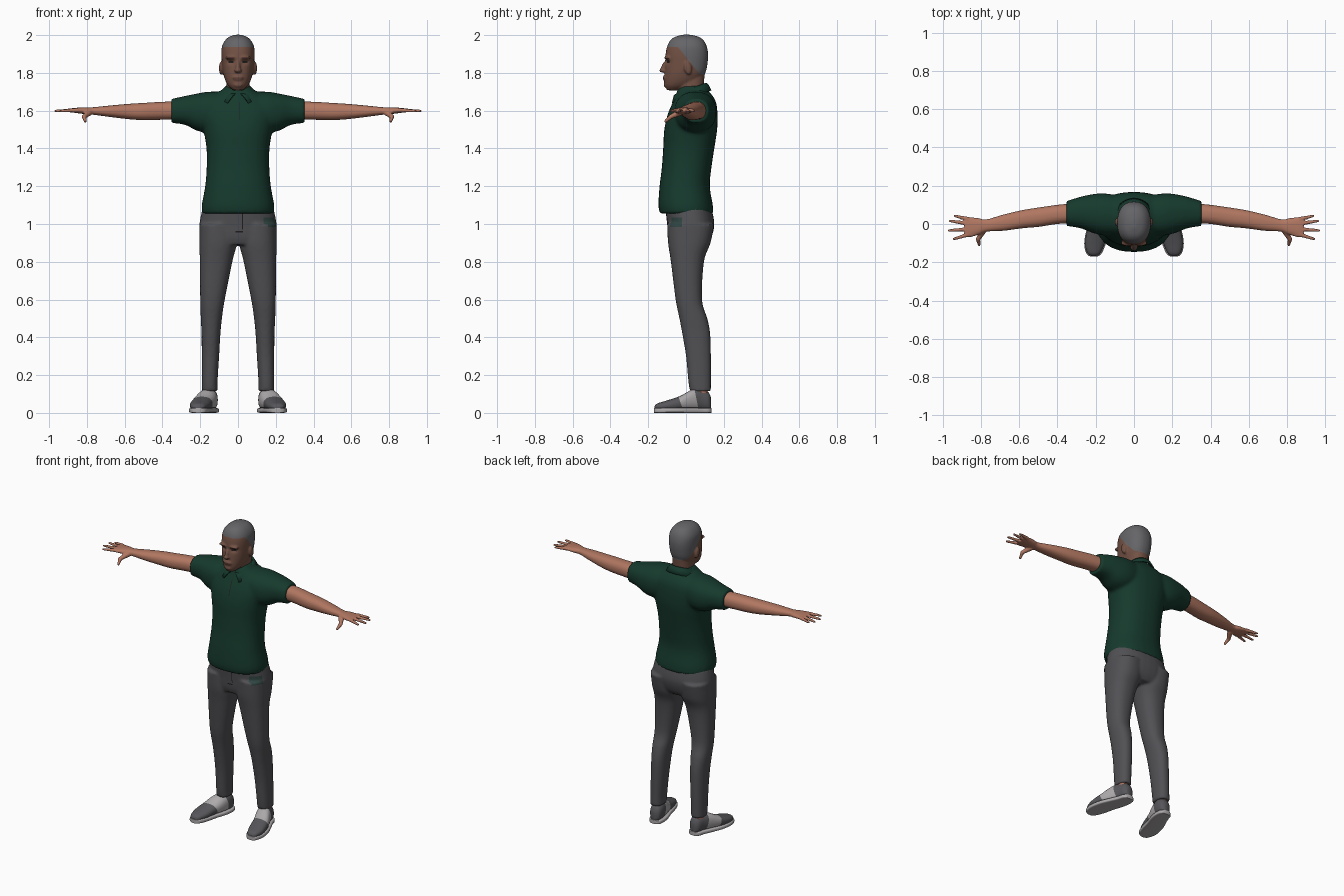
import bpy, bmesh, math
from mathutils import Vector, Matrix

cube = bpy.data.objects.get("Cube")
if cube:
    bpy.data.objects.remove(cube)


def material(name, *rgb):
    m = bpy.data.materials.new(name)
    m.use_nodes = True
    m.diffuse_color = (*rgb, 1)
    node = m.node_tree.nodes["Principled BSDF"]
    node.inputs["Base Color"].default_value = (*rgb, 1)
    node.inputs["Roughness"].default_value = 0.8
    return m


FACE = material("face_skin", .17, .083, .058)
ARM = material("arm_skin", .44, .185, .12)
HAIR = material("grey_hair", .13, .13, .14)
SHIRT = material("green_cloth", .008, .042, .026)
PANTS = material("charcoal_cloth", .082, .08, .088)
SHOE = material("shoe_grey", .095, .095, .105)
LIGHT = material("shoe_light", .42, .4, .41)
PATCH = material("pocket_teal", .03, .06, .055)
DARK = material("dark_detail", .015, .012, .012)
LIPS = material("brow_and_lip", .09, .04, .03)


def spline(rows, steps=5):
    """Smooth in-between sections (Catmull-Rom)."""
    out, last = [], len(rows) - 1
    for i in range(last):
        quad = zip(rows[max(i - 1, 0)], rows[i], rows[i + 1], rows[min(i + 2, last)])
        quad = list(quad)
        for s in range(steps):
            t = s / steps
            out.append([b + .5 * t * (c - a + t * (2 * a - 5 * b + 4 * c - d
                        + t * (3 * (b - c) + d - a))) for a, b, c, d in quad])
    return out + [rows[-1]]


def loft(bm, axis, rows, power=2.3, n=32):
    """Rows: position on the axis, then min and max on the two other axes."""
    others = [k for k in range(3) if k != axis]
    rings = []
    for t, b0, b1, c0, c1 in spline(rows):
        ring = []
        for i in range(n):
            a = math.tau * i / n
            co = Vector((0, 0, 0))
            co[axis] = t
            for k, lo, hi, w in ((others[0], b0, b1, math.cos(a)), (others[1], c0, c1, math.sin(a))):
                co[k] = (lo + hi) / 2 + (hi - lo) / 2 * math.copysign(abs(w) ** (2 / power), w)
            ring.append(bm.verts.new(co))
        rings.append(ring)
    for r, s in zip(rings, rings[1:]):
        for i in range(n):
            bm.faces.new((r[i], r[(i + 1) % n], s[(i + 1) % n], s[i]))
    bm.faces.new(rings[0])
    bm.faces.new(rings[-1])


def sym(rows):
    return [(z, -w, w, y0, y1) for z, w, y0, y1 in rows]


def ball(bm, co, size, tilt=0):
    m = Matrix.Translation(co) @ Matrix.Rotation(tilt, 4, 'X') @ Matrix.Diagonal((*size, 1))
    bmesh.ops.create_uvsphere(bm, u_segments=20, v_segments=12, radius=1, matrix=m)


def finger(bm, a, b, r1, r2):
    a, b = Vector(a), Vector(b)
    d = b - a
    m = Matrix.Translation((a + b) / 2) @ d.to_track_quat('Z', 'Y').to_matrix().to_4x4()
    bmesh.ops.create_cone(bm, cap_ends=True, segments=12, radius1=r1, radius2=r2, depth=d.length, matrix=m)
    ball(bm, b, (r2, r2, r2))


def finish(name, bm, mats, voxel=0, smooth=3, mirror=False, angle=180):
    bmesh.ops.recalc_face_normals(bm, faces=bm.faces)
    me = bpy.data.meshes.new(name)
    bm.to_mesh(me)
    bm.free()
    ob = bpy.data.objects.new(name, me)
    bpy.context.scene.collection.objects.link(ob)
    # Fuse overlapping volumes into one skin
    if voxel:
        r = ob.modifiers.new("fuse", 'REMESH')
        r.mode, r.voxel_size = 'VOXEL', voxel
        s = ob.modifiers.new("relax", 'SMOOTH')
        s.factor, s.iterations = .5, smooth
        bpy.context.view_layer.update()
        ev = ob.evaluated_get(bpy.context.evaluated_depsgraph_get())
        me = bpy.data.meshes.new_from_object(ev)
        ob.modifiers.clear()
        ob.data = me
    if mirror:
        ob.modifiers.new("mirror", 'MIRROR')
    me.materials.clear()
    for m in mats:
        me.materials.append(m)
    me.shade_smooth()
    if angle < 180:
        me.set_sharp_from_angle(angle=math.radians(angle))
    return ob


def paint(ob, index, planes):
    """Cut along the planes and colour the faces in front of all of them."""
    bm = bmesh.new()
    bm.from_mesh(ob.data)
    planes = [(Vector(c), Vector(n)) for c, n in planes]
    for c, n in planes:
        bmesh.ops.bisect_plane(bm, geom=bm.verts[:] + bm.edges[:] + bm.faces[:],
                               dist=1e-5, plane_co=c, plane_no=n)
    for f in bm.faces:
        mid = f.calc_center_median()
        if all((mid - c).dot(n) > 0 for c, n in planes):
            f.material_index = index
    bm.to_mesh(ob.data)
    bm.free()


def box(lo, hi):
    eye = Matrix.Identity(3)
    return [(lo, eye[k]) for k in range(3) if lo[k] > -5] + [(hi, -eye[k]) for k in range(3) if hi[k] < 5]


# Head with neck, nose, brow, lips and ears
bm = bmesh.new()
loft(bm, 2, sym([(1.708, .025, -.1, -.03), (1.73, .05, -.111, .02), (1.76, .067, -.115, .07),
                 (1.8, .079, -.113, .102), (1.85, .085, -.11, .114), (1.9, .088, -.108, .117),
                 (1.94, .085, -.1, .11), (1.97, .07, -.085, .095), (1.99, .048, -.06, .07),
                 (2.002, .015, -.02, .025)]))
loft(bm, 2, sym([(1.62, .07, -.01, .1), (1.7, .062, -.04, .092), (1.8, .06, -.045, .1)]))
ball(bm, (0, -.117, 1.832), (.012, .014, .034), -.35)
ball(bm, (0, -.122, 1.813), (.019, .02, .012))
ball(bm, (0, -.112, 1.773), (.03, .012, .014))
ball(bm, (0, -.105, 1.737), (.026, .014, .014))
for s in (-1, 1):
    ball(bm, (s * .035, -.1, 1.88), (.034, .016, .01))
    ball(bm, (s * .09, .01, 1.825), (.011, .02, .036), .2)
head = finish("head", bm, [FACE, HAIR, DARK, LIPS], .006, 3)
for v in head.data.vertices:  # eye sockets
    if v.co.y < 0:
        d = (abs(v.co.x) - .036) ** 2 / .02 ** 2 + (v.co.z - 1.858) ** 2 / .013 ** 2
        v.co.y += .011 * math.exp(-d)
paint(head, 1, box((-9, -9, 1.937), (9, 9, 9)))
paint(head, 1, [((0, .035, 1.84), (0, .1, .08)), ((0, 0, 1.812), (0, .25, 1))])
paint(head, 3, box((-.026, -9, 1.771), (.026, -.07, 1.776)))
for s in (-1, 1):
    for idx, x0, x1, z0, z1 in ((2, .023, .05, 1.853, 1.863), (3, .018, .058, 1.877, 1.884)):
        xs = sorted((s * x0, s * x1))
        paint(head, idx, box((xs[0], -9, z0), (xs[1], -.04, z1)))

# Shirt: body and sleeves
bm = bmesh.new()
loft(bm, 2, sym([(1.055, .19, -.138, .145), (1.1, .192, -.146, .142), (1.2, .174, -.14, .126),
                 (1.3, .166, -.128, .135), (1.4, .167, -.121, .15), (1.5, .183, -.115, .165),
                 (1.58, .2, -.097, .167), (1.64, .19, -.072, .16), (1.68, .14, -.055, .14),
                 (1.71, .085, -.045, .112), (1.73, .068, -.033, .1)]))
for s in (-1, 1):
    rows = [(.08, -.06, .15, 1.5, 1.7), (.16, -.06, .16, 1.485, 1.7), (.22, -.045, .155, 1.495, 1.69),
            (.28, -.022, .142, 1.525, 1.678), (.353, -.01, .12, 1.535, 1.662)]
    loft(bm, 0, [(s * r[0], *r[1:]) for r in rows])
shirt = finish("shirt", bm, [SHIRT, DARK], .01, 4)
paint(shirt, 1, box((.004, -9, 1.55), (.008, 0, 1.645)))

# Turned-down collar, open at the front
bm = bmesh.new()
rows, n = [], 36
for i in range(n + 1):
    u = i / n
    a = .15 + u * (math.tau - .3)
    b = .55 + u * (math.tau - 1.1)
    top = 1.72 - .028 * math.cos(a)
    drop = .04 + .02 * max(0, math.cos(b)) ** 4
    rows.append([bm.verts.new((.07 * math.sin(a), .028 - .078 * math.cos(a), top)),
                 bm.verts.new((.083 * math.sin((a + b) / 2), .025 - .095 * math.cos((a + b) / 2), top - .01)),
                 bm.verts.new((.108 * math.sin(b), .022 - .113 * math.cos(b), top - drop))])
for r, s in zip(rows, rows[1:]):
    for k in (0, 1):
        bm.faces.new((r[k], s[k], s[k + 1], r[k + 1]))
collar = finish("collar", bm, [SHIRT], angle=50)
collar.modifiers.new("cloth", 'SOLIDIFY').thickness = .008

# Trousers: hips and two legs
bm = bmesh.new()
loft(bm, 2, sym([(.89, .18, -.08, .11), (.93, .2, -.093, .135), (1, .204, -.1, .15), (1.085, .188, -.11, .135)]))
for s in (-1, 1):
    rows = [(1, .01, .205, -.1, .15), (.9, .006, .205, -.095, .13), (.8, .03, .202, -.08, .095),
            (.6, .07, .2, -.055, .085), (.5, .085, .197, -.035, .113), (.42, .093, .193, -.02, .128),
            (.3, .1, .192, 0, .132), (.17, .108, .192, .012, .132), (.115, .108, .192, .02, .132)]
    loft(bm, 2, [(z, *sorted((s * x0, s * x1)), y0, y1) for z, x0, x1, y0, y1 in rows])
trousers = finish("trousers", bm, [PANTS, PATCH, DARK], .009, 3)
paint(trousers, 1, box((.135, -.085, .985), (9, -.02, 1.035)))
paint(trousers, 2, box((.022, -9, .97), (.026, 0, 1.06)))
paint(trousers, 2, box((-.012, -9, .955), (.026, 0, .962)))

# Arms and hands
bm = bmesh.new()
loft(bm, 0, [(.32, .005, .108, 1.553, 1.648), (.4, 0, .1, 1.552, 1.647), (.5, -.015, .086, 1.55, 1.641),
             (.58, -.022, .073, 1.555, 1.636), (.68, -.035, .05, 1.567, 1.627), (.77, -.04, .024, 1.579, 1.618),
             (.81, -.055, .03, 1.582, 1.618), (.86, -.07, .036, 1.588, 1.615), (.885, -.066, .032, 1.592, 1.612)])
for y0, x1, y1 in ((.026, .935, .042), (.001, .96, .016), (-.027, .966, -.034), (-.055, .94, -.078)):
    finger(bm, (.865, y0, 1.602), (x1, y1, 1.598), .0115, .007)
finger(bm, (.785, -.03, 1.592), (.815, -.08, 1.568), .018, .012)
finger(bm, (.815, -.08, 1.568), (.808, -.108, 1.544), .012, .008)
finish("arm", bm, [ARM], .005, 2, mirror=True)

# Ankles
bm = bmesh.new()
loft(bm, 2, [(.06, .12, .185, .035, .115), (.2, .12, .185, .035, .115)])
finish("ankle", bm, [ARM], mirror=True, angle=40)

# Shoes with a light instep panel, on light soles
upper = [(-.167, .197, .222, .012, .035), (-.152, .176, .243, .012, .05), (-.1, .153, .255, .01, .066),
         (-.03, .135, .243, .01, .09), (.03, .115, .218, .01, .122), (.08, .107, .195, .01, .128),
         (.118, .112, .182, .01, .11), (.133, .13, .165, .012, .08)]
bm = bmesh.new()
loft(bm, 1, upper)
shoe = finish("shoe", bm, [SHOE, LIGHT], mirror=True, angle=50)
paint(shoe, 1, [((0, -.045, .1), (0, 1, .35)), ((0, .05, .1), (0, -1, -.2)), ((0, 0, .03), (0, 0, 1))])
bm = bmesh.new()
loft(bm, 1, [(y * 1.02, x0 - .006, x1 + .005, 0, .026) for y, x0, x1, z0, z1 in upper], power=5)
finish("sole", bm, [LIGHT], mirror=True, angle=40)
